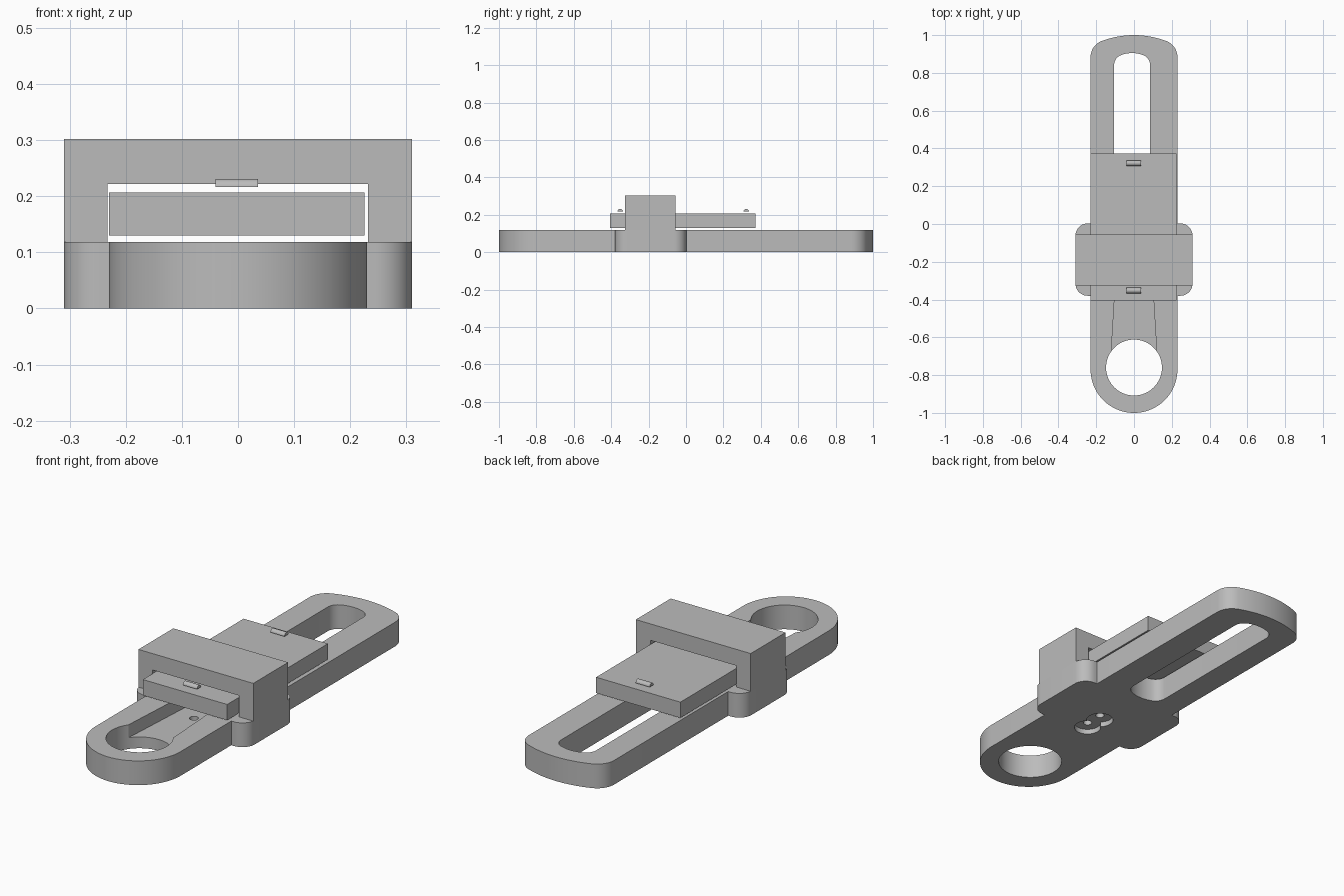
import bpy, bmesh, math

if "Cube" in bpy.data.objects:
    bpy.data.objects.remove(bpy.data.objects["Cube"], do_unlink=True)

grey = bpy.data.materials.new("plain grey")
grey.use_nodes = True
COLOUR = (0.5, 0.5, 0.5, 1)
grey.diffuse_color = COLOUR
grey.node_tree.nodes["Principled BSDF"].inputs["Base Color"].default_value = COLOUR

THICK = 0.118   # base plate thickness


def prism(name, outline, z0, z1, smooth=True):
    """Extrude a counter-clockwise xy outline from z0 to z1."""
    bm = bmesh.new()
    face = bm.faces.new([bm.verts.new((x, y, z0)) for x, y in outline])
    top = bmesh.ops.extrude_face_region(bm, geom=[face])["geom"]
    bmesh.ops.translate(bm, vec=(0, 0, z1 - z0),
                        verts=[v for v in top if isinstance(v, bmesh.types.BMVert)])
    bmesh.ops.recalc_face_normals(bm, faces=bm.faces)
    mesh = bpy.data.meshes.new(name)
    bm.to_mesh(mesh)
    bm.free()
    mesh.materials.append(grey)
    obj = bpy.data.objects.new(name, mesh)
    bpy.context.collection.objects.link(obj)
    if smooth:
        shade(obj)
    return obj


def shade(obj):
    bpy.ops.object.select_all(action="DESELECT")
    obj.select_set(True)
    bpy.context.view_layer.objects.active = obj
    bpy.ops.object.shade_smooth_by_angle(angle=math.radians(30))


def arc(cx, cy, r, a0, a1, n=24):
    return [(cx + r * math.cos(math.radians(a0 + (a1 - a0) * i / n)),
             cy + r * math.sin(math.radians(a0 + (a1 - a0) * i / n))) for i in range(n + 1)]


def circle(cx, cy, r, n=64):
    return arc(cx, cy, r, 0, 360, n)[:-1]


def bowed_end(cx, half, tip, corner, bow):
    """Right-to-left end cap: rounded corners joined tangentially by a shallow arc."""
    # angle at which the corner arcs hand over to the big arc of radius `bow`
    t = math.degrees(math.acos((half - corner) / (bow - corner)))
    big_y = tip - bow
    cy = big_y + (bow - corner) * math.sin(math.radians(t))
    return (arc(cx + half - corner, cy, corner, 0, t, 10)
            + arc(cx, big_y, bow, t, 180 - t, 16)[1:-1]
            + arc(cx - half + corner, cy, corner, 180 - t, 180, 10))


def cut(target, cutters):
    for c in cutters:
        mod = target.modifiers.new("cut", "BOOLEAN")
        mod.operation, mod.solver, mod.object = "DIFFERENCE", "EXACT", c
        bpy.ops.object.select_all(action="DESELECT")
        bpy.context.view_layer.objects.active = target
        target.select_set(True)
        bpy.ops.object.modifier_apply(modifier=mod.name)
        bpy.data.objects.remove(c, do_unlink=True)
    shade(target)


def box(name, x0, x1, y0, y1, z0, z1):
    return prism(name, [(x0, y0), (x1, y0), (x1, y1), (x0, y1)], z0, z1, False)


# Base plate: round front, gently bowed back
base = prism("base_plate", bowed_end(0, 0.23, 1.0, 0.09, 0.48)
             + arc(0, -0.77, 0.23, 180, 360, 48), 0, THICK)

# Openings: finger hole, long slot, tapered channel, screw holes
slot_back = bowed_end(-0.01, 0.095, 0.905, 0.055, 0.16)
slot_front = [(-0.02 - x, 0.94 - y) for x, y in slot_back]
cutters = [
    prism("hole_cutter", circle(0, -0.76, 0.148), -0.1, 0.3),
    prism("slot_cutter", slot_back + slot_front, -0.1, 0.3),
    prism("channel_cutter", [(-0.125, -0.76), (0.125, -0.76), (0.09, -0.17), (-0.09, -0.17)],
          0.055, 0.3),
]
for y in (-0.34, -0.25):
    cutters.append(prism("counterbore_cutter", circle(0, y, 0.062, 40), -0.1, 0.025))
    cutters.append(prism("screw_cutter", circle(0, y, 0.02, 24), -0.1, 0.3))
cut(base, cutters)

# Side ears with rounded outer corners
R = 0.065
for side, name in ((1, "left_ear"), (-1, "right_ear")):
    pts = ([(0.23, -0.38)] + arc(0.31 - R, -0.38 + R, R, -90, 0, 12)
           + arc(0.31 - R, 0.003 - R, R, 0, 90, 12) + [(0.23, 0.003)])
    pts = [(side * x, y) for x, y in pts][::side]
    prism(name, pts, 0, THICK)

# Bridge over the slider
bridge = box("bridge", -0.31, 0.31, -0.325, -0.056, THICK, 0.302)
cut(bridge, [box("bridge_cutter", -0.233, 0.232, -0.5, 0.2, 0.0, 0.222)])

# Sliding plate
box("slider", -0.23, 0.225, -0.405, 0.372, 0.13, 0.207)

# Half-round grip tabs near both slider ends
for y, name in ((-0.352, "front_tab"), (0.322, "back_tab")):
    tab = prism(name, arc(0, 0, 0.015, 0, 180, 12), -0.038, 0.038)
    # lay the half disc on its flat side, running along x
    tab.rotation_euler = (math.radians(90), 0, math.radians(90))
    tab.location = (-0.002, y, 0.216)
